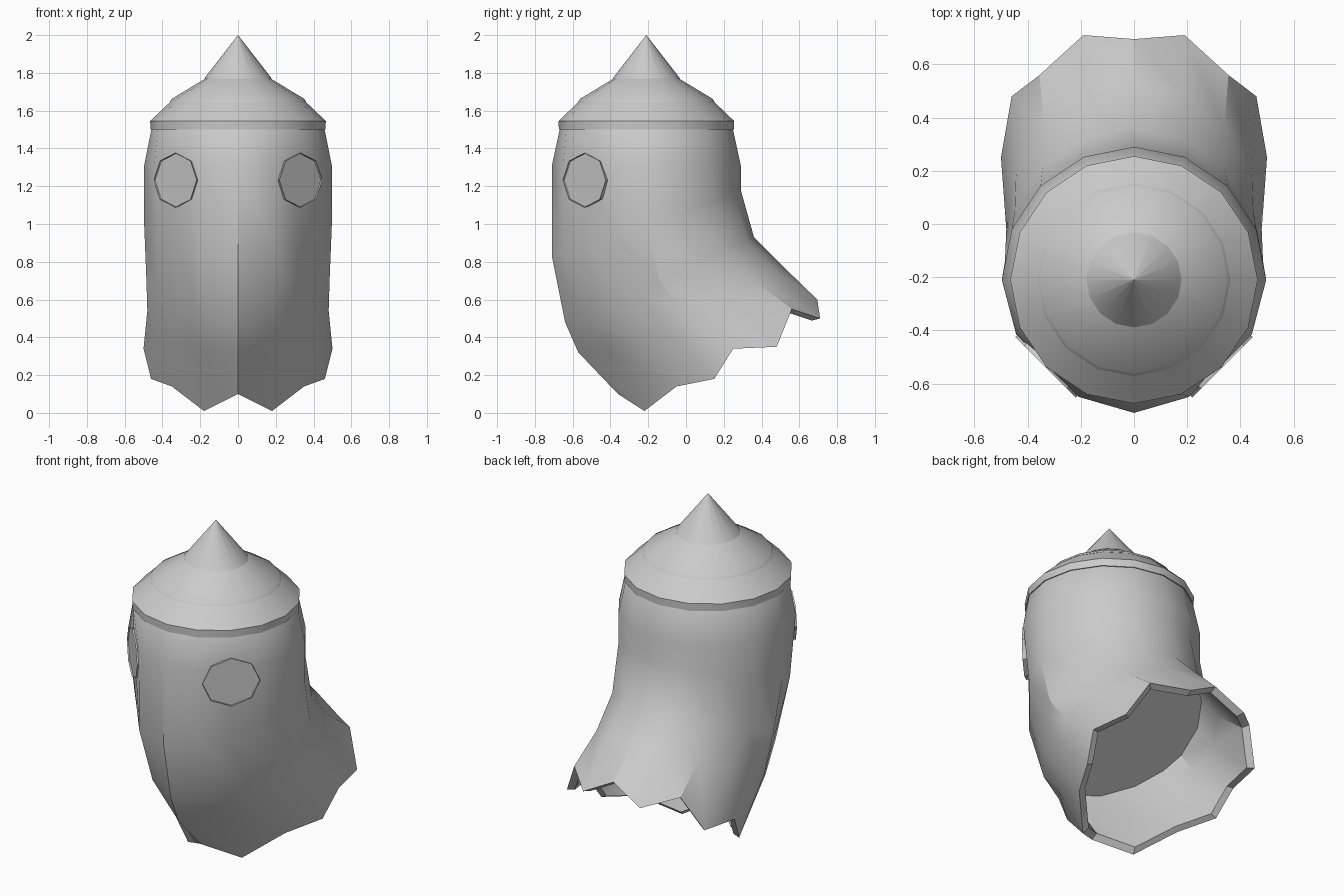
import bpy, bmesh, math
from mathutils import Vector

if "Cube" in bpy.data.objects:
    bpy.data.objects.remove(bpy.data.objects["Cube"])

N = 16
AXIS_Y = -0.21


def finish(bm, name, angle=30):
    bmesh.ops.remove_doubles(bm, verts=bm.verts, dist=1e-5)
    bmesh.ops.recalc_face_normals(bm, faces=bm.faces)
    me = bpy.data.meshes.new(name)
    bm.to_mesh(me)
    bm.free()
    ob = bpy.data.objects.new(name, me)
    bpy.context.collection.objects.link(ob)
    bpy.ops.object.select_all(action='DESELECT')
    ob.select_set(True)
    bpy.context.view_layer.objects.active = ob
    bpy.ops.object.shade_smooth_by_angle(angle=math.radians(angle))
    return ob


def loft(bm, rings, cap_start=True, cap_end=True):
    loops = [[bm.verts.new(p) for p in r] for r in rings]
    for a, b in zip(loops, loops[1:]):
        n = len(a)
        for i in range(n):
            bm.faces.new((a[i], a[(i + 1) % n], b[(i + 1) % n], b[i]))
    if cap_start:
        bm.faces.new(loops[0])
    if cap_end:
        bm.faces.new(loops[-1])


def ring(cy, cz, rx, ry, tilt, cheek=None):
    """Tilted ellipse; point 0 faces the front.
    'cheek' gives (x, y) for the three points between the front and the side."""
    pts = []
    for k in range(N):
        t = 2 * math.pi * k / N
        x, y = rx * math.sin(t), cy - ry * math.cos(t)
        step = min(k, N - k)
        if cheek and 1 <= step <= 3:
            x, y = math.copysign(cheek[step - 1][0], x), cheek[step - 1][1]
        pts.append(Vector((x, y, cz - tilt * math.cos(t))))
    return pts


def shrink(pts, c, s):
    return [c + (p - c) * s for p in pts]


# ragged hem: (x, y, z) from the front middle round to the back middle
half = [(0, -0.36, 0.10), (0.18, -0.22, 0.01), (0.35, -0.05, 0.14),
        (0.46, 0.15, 0.18), (0.50, 0.25, 0.34), (0.46, 0.48, 0.35),
        (0.355, 0.56, 0.55), (0.19, 0.71, 0.50), (0, 0.695, 0.60)]
hem = [Vector(p) for p in half] + [Vector((-x, y, z)) for x, y, z in half[7:0:-1]]

# body: closed head tube, flowing back into a hollow hem
chest = ring(-0.14, 0.705, 0.485, 0.50, 0.225,
             [(0.2, -0.53), (0.335, -0.38), (0.425, -0.23)])
skirt = ring(-0.02, 0.54, 0.48, 0.55, 0.22,
             [(0.2, -0.395), (0.36, -0.245), (0.445, -0.11)])
outer = [
    ring(AXIS_Y, 1.52, 0.445, 0.445, 0),
    ring(AXIS_Y, 1.495, 0.46, 0.46, 0),
    ring(AXIS_Y, 1.31, 0.497, 0.50, 0,
         [(0.207, -0.65), (0.322, -0.532), (0.443, -0.415)]),
    ring(AXIS_Y, 1.005, 0.497, 0.50, 0.175,
         [(0.205, -0.65), (0.312, -0.518), (0.425, -0.385)]),
    chest, skirt, hem]
inner = [shrink(hem, Vector((0, 0.17, 0.36)), 0.92),
         shrink(skirt, Vector((0, -0.02, 0.54)), 0.93),
         shrink(chest, Vector((0, -0.14, 0.705)), 0.94)]
bm = bmesh.new()
loft(bm, outer + inner)
finish(bm, "body")

# hat: three stacked cone tiers turned about the head axis
tiers = [("hat_brim", [(0.463, 1.50), (0.465, 1.545), (0.355, 1.65)]),
         ("hat_middle", [(0.33, 1.635), (0.362, 1.645), (0.35, 1.663), (0.17, 1.772)]),
         ("hat_tip", [(0.15, 1.765), (0.179, 1.77), (0.0005, 2.0)])]
for name, profile in tiers:
    bm = bmesh.new()
    loft(bm, [ring(AXIS_Y, z, r, r, 0) for r, z in profile])
    finish(bm, name)

# eyes: shallow eight-sided dishes facing 45 degrees to each side
for side, name in ((1, "eye_right"), (-1, "eye_left")):
    normal = Vector((side, -1, 0)).normalized()
    across = Vector((1, side, 0)).normalized()
    centre = Vector((0, AXIS_Y, 1.232))
    rings = []
    for depth, s in ((0.435, 0.97), (0.467, 1.0), (0.459, 0.985)):
        rings.append([centre + normal * depth
                      + across * (side * 0.003 + 0.161 * s * math.cos(i * math.pi / 4))
                      + Vector((0, 0, 0.144 * s * math.sin(i * math.pi / 4)))
                      for i in range(8)])
    bm = bmesh.new()
    loft(bm, rings)
    finish(bm, name)
